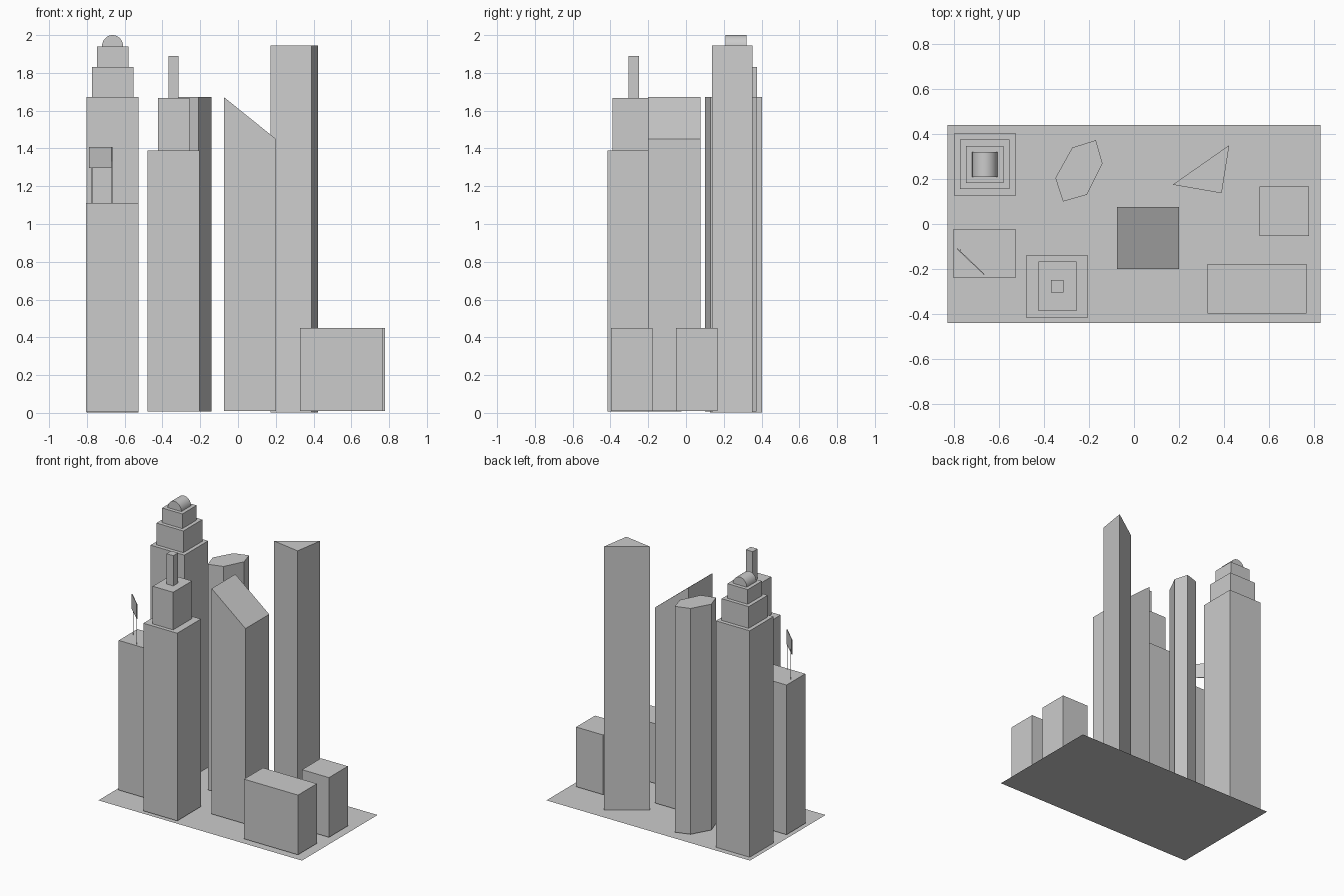
import bpy, bmesh, math
from mathutils import Vector

if "Cube" in bpy.data.objects:
    bpy.data.objects.remove(bpy.data.objects["Cube"])


def finish(name, bm):
    bmesh.ops.recalc_face_normals(bm, faces=bm.faces[:])
    mesh = bpy.data.meshes.new(name)
    bm.to_mesh(mesh)
    bm.free()
    obj = bpy.data.objects.new(name, mesh)
    bpy.context.collection.objects.link(obj)
    return obj


def extrude(name, pts, vec):
    """Closed prism from a planar outline and an extrusion vector."""
    bm = bmesh.new()
    face = bm.faces.new([bm.verts.new(p) for p in pts])
    out = bmesh.ops.extrude_face_region(bm, geom=[face], use_keep_orig=True)
    bmesh.ops.translate(bm, vec=Vector(vec),
                        verts=[g for g in out["geom"] if isinstance(g, bmesh.types.BMVert)])
    return finish(name, bm)


def prism(name, outline, z0, z1):
    return extrude(name, [(x, y, z0) for x, y in outline], (0, 0, z1 - z0))


def box(name, x0, x1, y0, y1, z0, z1):
    return prism(name, [(x0, y0), (x1, y0), (x1, y1), (x0, y1)], z0, z1)


# Flat ground plate
bm = bmesh.new()
bm.faces.new([bm.verts.new(p) for p in
              [(-.83, -.44, 0), (.83, -.44, 0), (.83, .44, 0), (-.83, .44, 0)]])
finish("base_plate", bm)

# Tall stepped tower with a barrel roof
cx, cy = -.664, .265
z = .003
for i, (half, top) in enumerate([(.138, 1.672), (.11, 1.832), (.083, 1.94)]):
    box(f"stepped_tower_tier_{i + 1}", cx - half, cx + half, cy - half, cy + half, z, top)
    z = top
r, n = .056, 24
arc = [(cx + r * math.cos(math.pi * k / n), cy - r,
        1.94 + .06 * math.sin(math.pi * k / n)) for k in range(n + 1)]
roof = extrude("barrel_roof", arc, (0, 2 * r, 0))
bpy.context.view_layer.objects.active = roof
roof.select_set(True)
bpy.ops.object.shade_smooth_by_angle()
roof.select_set(False)

# Stepped tower with a square mast
box("mast_tower_body", -.48, -.204, -.416, -.14, .007, 1.39)
box("mast_tower_upper", -.424, -.257, -.388, -.168, 1.39, 1.667)
box("mast", -.369, -.314, -.305, -.25, 1.667, 1.89)

# Six-sided tower
prism("six_sided_tower", [(-.275, .34), (-.17, .373), (-.14, .27),
                          (-.21, .13), (-.316, .1), (-.35, .205)], .007, 1.672)

# Triangular tower
prism("triangular_tower", [(.172, .175), (.39, .137), (.424, .351)], .003, 1.945)

# Slant-roofed tower
extrude("slant_roof_tower", [(-.075, -.2, .01), (.201, -.2, .01),
                             (.201, -.2, 1.45), (-.075, -.2, 1.672)], (0, .276, 0))

# Sign tower: block, diagonal panel and two poles
box("sign_tower_body", -.804, -.528, -.241, -.023, .007, 1.11)
a, b = Vector((-.787, -.11)), Vector((-.667, -.224))
side = Vector((.0015, .0015))
prism("sign_panel", [a - side, b - side, b + side, a + side], 1.297, 1.408)
for label, px, py in (("left", -.773, -.116), ("right", -.667, -.226)):
    t = .002
    box(f"sign_pole_{label}", px - t, px + t, py - t, py + t, 1.11, 1.33)

# Low blocks
box("low_long_block", .328, .768, -.398, -.178, .01, .45)
box("low_square_block", .559, .779, -.053, .167, .01, .45)
